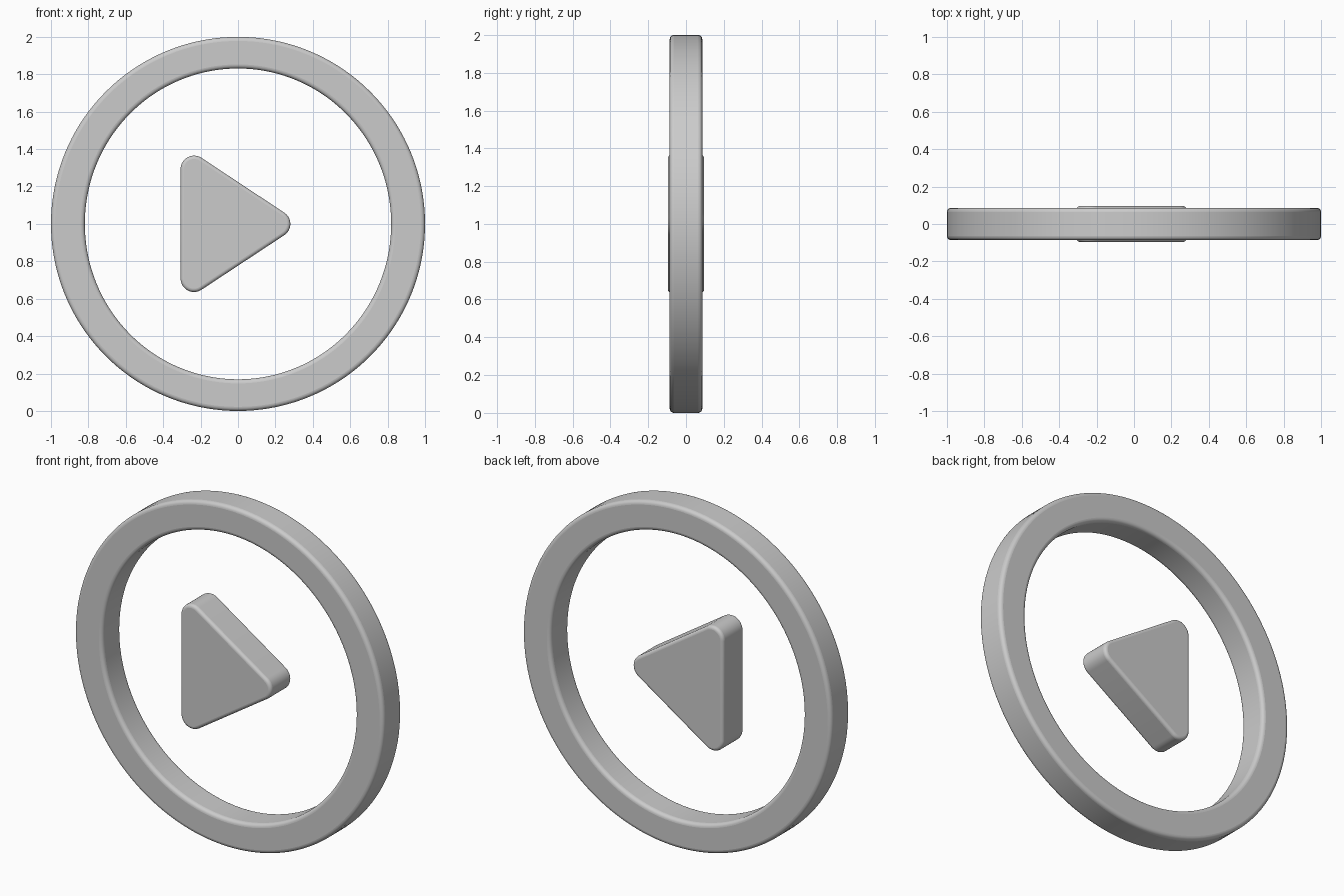
import bpy, bmesh
from math import sin, cos, pi, radians

if "Cube" in bpy.data.objects:
    bpy.data.objects.remove(bpy.data.objects["Cube"])


def finish(name, bm, bevel):
    """Turn a bmesh into a smooth shaded object with rounded rims."""
    bmesh.ops.recalc_face_normals(bm, faces=bm.faces)
    mesh = bpy.data.meshes.new(name)
    bm.to_mesh(mesh)
    bm.free()
    obj = bpy.data.objects.new(name, mesh)
    bpy.context.collection.objects.link(obj)
    mod = obj.modifiers.new("rounded_rims", 'BEVEL')
    mod.width = bevel
    mod.segments = 5
    mod.limit_method = 'ANGLE'
    mod.angle_limit = radians(50)
    bpy.ops.object.select_all(action='DESELECT')
    obj.select_set(True)
    bpy.context.view_layer.objects.active = obj
    bpy.ops.object.shade_smooth_by_angle(angle=radians(40))
    return obj


# Outer ring: rectangular section swept round, opening very slightly taller than wide
N, D = 144, 0.086
bm = bmesh.new()
rings = []
for rx, rz, y in ((1, 1, -D), (1, 1, D), (0.819, 0.831, D), (0.819, 0.831, -D)):
    rings.append([bm.verts.new((rx * cos(2 * pi * i / N), y, 1 + rz * sin(2 * pi * i / N)))
                  for i in range(N)])
for k in range(4):
    a, b = rings[k], rings[(k + 1) % 4]
    for i in range(N):
        j = (i + 1) % N
        bm.faces.new((a[i], a[j], b[j], b[i]))
finish("outer_ring", bm, 0.022)

# Centre triangle: three rounded corners, extruded front to back
R, T, STEPS = 0.072, 0.096, 12
corners = (((0.208, 1.0), -56.6, 56.6),
           ((-0.235, 1.293), 56.6, 180),
           ((-0.235, 0.708), 180, 303.4))
bm = bmesh.new()
outline = []
for (cx, cz), a0, a1 in corners:
    for i in range(STEPS + 1):
        a = radians(a0 + (a1 - a0) * i / STEPS)
        outline.append(bm.verts.new((cx + R * cos(a), -T, cz + R * sin(a))))
front = bm.faces.new(outline)
extruded = bmesh.ops.extrude_face_region(bm, geom=[front], use_keep_orig=True)
moved = [v for v in extruded["geom"] if isinstance(v, bmesh.types.BMVert)]
bmesh.ops.translate(bm, verts=moved, vec=(0, 2 * T, 0))
finish("centre_triangle", bm, 0.018)
